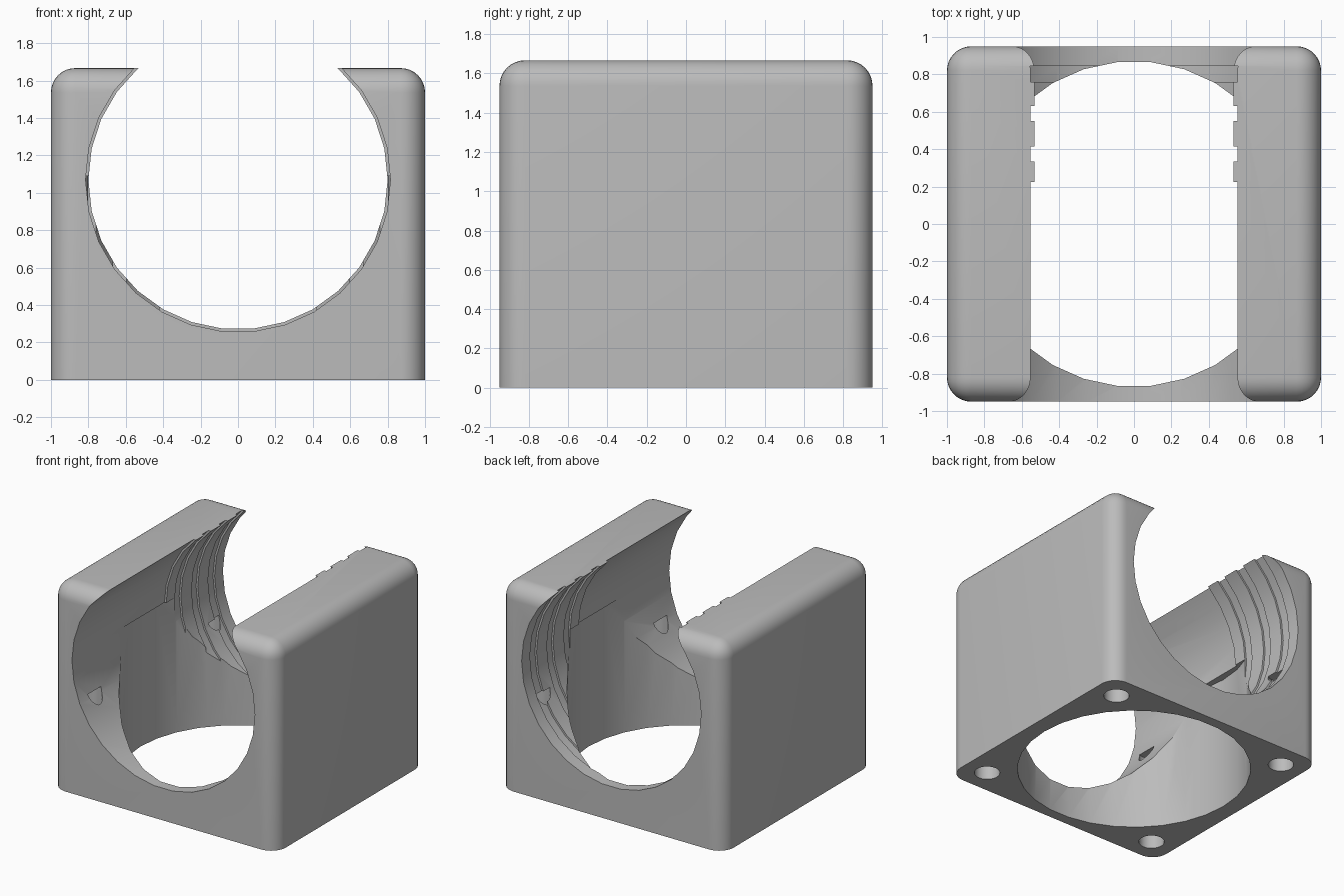
import bpy, bmesh, math

cube = bpy.data.objects.get("Cube")
if cube:
    bpy.data.objects.remove(cube, do_unlink=True)

WIDTH, DEPTH, HEIGHT = 2.0, 1.9, 1.667
FILLET = 0.13
BORE_Z = 1.07
SIDES = 30

grey = bpy.data.materials.new("plain_grey")
grey.use_nodes = True
colour = (0.5, 0.5, 0.5, 1)
grey.diffuse_color = colour
grey.node_tree.nodes["Principled BSDF"].inputs["Base Color"].default_value = colour


def make_object(name, bm):
    bmesh.ops.recalc_face_normals(bm, faces=bm.faces)
    mesh = bpy.data.meshes.new(name)
    bm.to_mesh(mesh)
    bm.free()
    mesh.materials.append(grey)
    obj = bpy.data.objects.new(name, mesh)
    bpy.context.collection.objects.link(obj)
    return obj


def lathe(name, profile, place, sides=SIDES):
    """Closed solid of revolution from (radius, distance) pairs."""
    bm = bmesh.new()
    rings = []
    for r, t in profile:
        angles = [math.tau * i / sides for i in range(sides)]
        rings.append([bm.verts.new(place(r * math.cos(a), r * math.sin(a), t))
                      for a in angles])
    for a, b in zip(rings, rings[1:]):
        for i in range(sides):
            j = (i + 1) % sides
            bm.faces.new((a[i], a[j], b[j], b[i]))
    bm.faces.new(rings[0])
    bm.faces.new(rings[-1])
    return make_object(name, bm)


def cut(target, cutter):
    cutter.hide_render = True
    mod = target.modifiers.new("cut", 'BOOLEAN')
    mod.operation = 'DIFFERENCE'
    mod.solver = 'EXACT'
    mod.object = cutter
    bpy.context.view_layer.objects.active = target
    bpy.ops.object.modifier_apply(modifier=mod.name)
    bpy.data.objects.remove(cutter, do_unlink=True)


# Block with rounded upright and top edges, flat underneath
bm = bmesh.new()
bmesh.ops.create_cube(bm, size=1)
for v in bm.verts:
    v.co = (v.co.x * WIDTH, v.co.y * DEPTH, (v.co.z + 0.5) * HEIGHT)
rounded = [e for e in bm.edges if any(v.co.z > 0.1 for v in e.verts)]
bmesh.ops.bevel(bm, geom=rounded, offset=FILLET, segments=8, profile=0.5,
                affect='EDGES', clamp_overlap=True)
block = make_object("holder_block", bm)

# Open-topped bore from front to back, with raised rings near the back
wide, narrow = 0.815, 0.8
profile = [(wide, -1.2)]
for start, end in ((0.225, 0.335), (0.415, 0.55), (0.63, 0.76), (0.845, 1.2)):
    profile += [(wide, start), (narrow, start), (narrow, end)]
    if end < 1:
        profile.append((wide, end))
cut(block, lathe("bore_cutter", profile, lambda u, v, t: (u, t, BORE_Z + v)))

# Upright bore from below, stopping at the middle of the first bore
cut(block, lathe("base_bore_cutter", [(0.87, -0.2), (0.87, 1.09)],
                 lambda u, v, t: (u, v, t)))

# Blind screw holes in the four base corners
for sx in (-1, 1):
    for sy in (-1, 1):
        hole = lathe("screw_hole_cutter", [(0.095, -0.2), (0.095, 0.77)],
                     lambda u, v, t: (sx * 0.8 + u, sy * 0.75 + v, t))
        cut(block, hole)

# Smooth curves, sharp edges
bpy.ops.object.select_all(action='DESELECT')
block.select_set(True)
bpy.context.view_layer.objects.active = block
bpy.ops.object.shade_smooth_by_angle(angle=math.radians(30))
